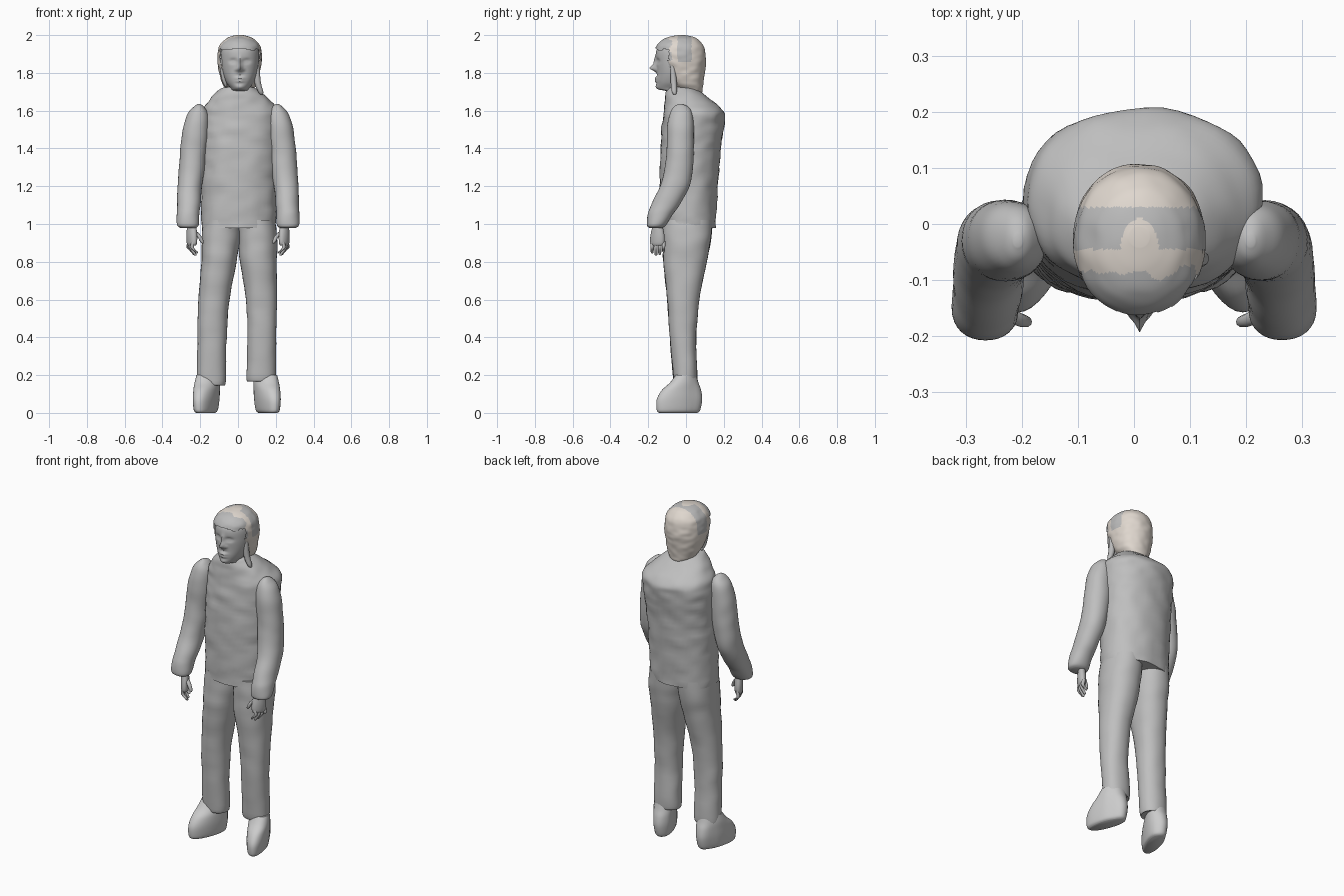
import bpy, bmesh, math
from mathutils import Vector, noise

cube = bpy.data.objects.get("Cube")
if cube:
    bpy.data.objects.remove(cube)


def material(name, rgb):
    m = bpy.data.materials.new(name)
    m.use_nodes = True
    m.diffuse_color = (*rgb, 1)
    m.node_tree.nodes["Principled BSDF"].inputs["Base Color"].default_value = (*rgb, 1)
    return m


GREY = material("cloth grey", (0.52, 0.52, 0.52))
PALE = material("shoe grey", (0.6, 0.6, 0.6))
SKIN = material("skin grey", (0.5, 0.5, 0.5))
CREAM = material("cream hair", (0.74, 0.68, 0.62))


def spline(rows, steps):
    """Smoothly interpolated rows."""
    out = []
    for i in range(len(rows) - 1):
        a, b, c, d = rows[max(i - 1, 0)], rows[i], rows[i + 1], rows[min(i + 2, len(rows) - 1)]
        for s in range(steps):
            t = s / steps
            out.append([q + t * (r - p + t * (2 * p - 5 * q + 4 * r - s4 + t * (3 * (q - r) + s4 - p))) / 2
                        for p, q, r, s4 in zip(a, b, c, d)])
    return out + [list(rows[-1])]


def loft(name, rows, mats, steps=5, sides=32, power=2.0, shape=None, keep=None, paint=None):
    """Skin of rounded sections; each row is z, x min, x max, y min, y max."""
    bm = bmesh.new()
    rings = []
    for z, x0, x1, y0, y1 in spline(rows, steps):
        ring = []
        for k in range(sides):
            a = math.tau * k / sides
            c, s = math.cos(a), math.sin(a)
            p = Vector(((x0 + x1) / 2 + (x1 - x0) / 2 * math.copysign(abs(c) ** (2 / power), c),
                        (y0 + y1) / 2 + (y1 - y0) / 2 * math.copysign(abs(s) ** (2 / power), s), z))
            ring.append(bm.verts.new(shape(p) if shape else p))
        rings.append(ring)
    for lo, hi in zip(rings, rings[1:]):
        for k in range(sides):
            j = (k + 1) % sides
            bm.faces.new((lo[k], lo[j], hi[j], hi[k]))
    bm.faces.new(rings[0][::-1])
    bm.faces.new(rings[-1])
    bm.normal_update()
    if keep:
        gone = [f for f in bm.faces if not keep(f.calc_center_median())]
        bmesh.ops.delete(bm, geom=gone, context='FACES')
    bmesh.ops.recalc_face_normals(bm, faces=bm.faces)
    for f in bm.faces:
        f.material_index = paint(f.calc_center_median()) if paint else 0
    me = bpy.data.meshes.new(name)
    bm.to_mesh(me)
    bm.free()
    for m in mats:
        me.materials.append(m)
    ob = bpy.data.objects.new(name, me)
    bpy.context.collection.objects.link(ob)
    bpy.ops.object.select_all(action='DESELECT')
    bpy.context.view_layer.objects.active = ob
    ob.select_set(True)
    bpy.ops.object.shade_smooth_by_angle(angle=math.radians(50))
    return ob


def tube(name, points, mat):
    """Tapering limb along points of x, y, z, radius."""
    rows = [(z, x - r, x + r, y - r, y + r) for x, y, z, r in points]
    return loft(name, rows, [mat], steps=3, sides=10)


def wrinkle(amount, scale):
    def move(p):
        n = noise.noise_vector(Vector((p.x * scale, p.y * scale, p.z * scale * 1.6)))
        return p + Vector((n.x, n.y, 0)) * amount
    return move


# Jacket
loft("jacket", [(0.98, -.193, .2, -.135, .155), (1.2, -.195, .205, -.14, .168),
                (1.4, -.195, .215, -.136, .186), (1.54, -.195, .226, -.125, .203),
                (1.6, -.188, .22, -.118, .197), (1.66, -.15, .165, -.112, .13),
                (1.715, -.095, .1, -.1, .06), (1.725, -.06, .07, -.09, .04)],
     [GREY], steps=8, sides=48, power=2.25, shape=wrinkle(.007, 13))

# Trouser legs
loft("right_leg", [(.15, -.205, -.075, -.055, .05), (.17, -.216, -.065, -.068, .06), (.4, -.215, -.06, -.087, .055),
                   (.6, -.21, -.045, -.1, .07), (.8, -.195, -.008, -.12, .11),
                   (.93, -.192, .01, -.122, .135), (1.02, -.185, .01, -.12, .14)],
     [GREY], steps=6, power=2.2, shape=wrinkle(.004, 9))
loft("left_leg", [(.17, .055, .19, -.055, .05), (.19, .045, .2, -.066, .06), (.4, .05, .202, -.087, .055),
                  (.6, .042, .206, -.1, .07), (.8, .01, .206, -.12, .11),
                  (.93, 0, .208, -.122, .135), (1.02, 0, .195, -.12, .14)],
     [GREY], steps=6, power=2.2, shape=wrinkle(.004, 9))

# Shoes, with the toes turned outwards
for side, cx, name in ((-1, -.148, "right_shoe"), (1, .135, "left_shoe")):
    def toe_out(p, side=side, cx=cx):
        toe = max(0, .04 - p.y)
        narrow = 1 - 1.5 * max(0, p.y) - .8 * toe
        return Vector((cx + (p.x * narrow) + side * toe * .3, p.y, p.z))
    loft(name, [(0, -.042, .042, -.143, .06), (.015, -.056, .056, -.155, .075), (.07, -.064, .064, -.155, .086),
                (.12, -.066, .066, -.128, .08), (.16, -.066, .066, -.085, .066), (.2, -.06, .06, -.055, .055)],
         [PALE], power=2.2, shape=toe_out)

# Sleeves
ARM = [(.98, .222, .305, -.195, -.125), (.995, .208, .322, -.208, -.105), (1.05, .204, .324, -.204, -.07),
       (1.1, .2, .323, -.185, -.035), (1.2, .19, .32, -.138, .02), (1.3, .175, .313, -.112, .038),
       (1.4, .165, .305, -.102, .042), (1.5, .155, .293, -.1, .042), (1.58, .157, .268, -.088, .036),
       (1.62, .18, .235, -.065, .012), (1.635, .2, .215, -.04, -.02)]
loft("left_sleeve", ARM, [GREY], power=2.1, shape=wrinkle(.003, 9))
loft("right_sleeve", [(z, -b, -a, c, d) for z, a, b, c, d in ARM], [GREY], power=2.1, shape=wrinkle(.003, 9))

# Hands: palm, four fingers and a thumb each
for side, name in ((-1, "right"), (1, "left")):
    def slant(p, side=side):
        return Vector((side * (.245 + p.x + (p.y + .15) * .35), p.y, p.z))
    loft(name + "_palm", [(.885, -.018, .018, -.182, -.122), (.9, -.024, .024, -.19, -.114),
                          (.94, -.026, .026, -.188, -.114), (.995, -.022, .022, -.175, -.125)],
         [SKIN], sides=20, shape=slant)
    for i in range(4):
        y = -.179 + .02 * i
        x = .245 + (y + .15) * .35
        tip = (.845, .832, .836, .85)[i]
        tube(f"{name}_finger_{i + 1}", [(side * (x - .016), y, tip, .004), (side * (x - .014), y, tip + .008, .008),
                                        (side * (x + .008), y, .875, .0095), (side * x, y, .91, .01)], SKIN)
    tube(name + "_thumb", [(side * .188, -.175, .898, .004), (side * .192, -.174, .908, .01),
                           (side * .205, -.17, .935, .012), (side * .235, -.155, .965, .013)], SKIN)

# Head, with the face modelled by soft bumps: x, z, width, height, push to the front
MID = .01
BUMPS = [(0, 1.825, .012, .016, .034), (0, 1.86, .01, .028, .013), (0, 1.771, .022, .007, .01),
         (0, 1.756, .02, .007, .009), (0, 1.725, .022, .014, .006), (-.036, 1.862, .018, .011, -.013),
         (.036, 1.862, .018, .011, -.013), (-.036, 1.861, .011, .005, .008), (.036, 1.861, .011, .005, .008),
         (-.018, 1.817, .007, .008, .01), (.018, 1.817, .007, .008, .01), (0, 1.788, .02, .005, -.004)]


def face_shape(p):
    push = 0
    if p.y < -.05:
        for x, z, w, h, d in BUMPS:
            push += d * math.exp(-((p.x - MID - x) / w) ** 2 - ((p.z - z) / h) ** 2)
    return p - Vector((0, push, 0))


loft("head", [(1.65, -.05, .07, -.085, .05), (1.7, -.05, .07, -.1, .05), (1.715, -.04, .06, -.148, .05),
              (1.75, -.063, .083, -.156, .06), (1.8, -.083, .103, -.155, .07), (1.86, -.092, .112, -.158, .08),
              (1.92, -.09, .11, -.155, .08), (1.965, -.07, .09, -.12, .06), (1.985, -.03, .05, -.07, .03)],
     [SKIN], steps=9, sides=80, power=2.15, shape=face_shape)


# Hair cap, open at the face, with a grey band and fringe
def hair_kept(p):
    ragged = noise.noise(p * 45) * .014
    if p.z > 1.925 + ragged:
        return True
    return p.y > (-.092 if p.z > 1.8 else -.07) + ragged


def hair_colour(p):
    notch = ((p.x - MID) / .034) ** 2 + ((p.y + .045) / .055) ** 2 < 1
    band = -.045 < p.y < .03 and p.z > 1.855 and not notch
    fringe = p.y < -.088 + noise.noise(p * 30) * .03
    return 1 if band or fringe else 0


loft("hair", [(1.685, -.035, .055, .0, .075), (1.7, -.055, .075, -.03, .085), (1.75, -.085, .105, -.09, .092),
              (1.82, -.104, .12, -.135, .102), (1.88, -.108, .127, -.163, .106), (1.94, -.1, .119, -.158, .094),
              (1.975, -.072, .09, -.125, .065), (1.992, -.04, .058, -.085, .035), (2.0, -.008, .028, -.04, -.005)],
     [CREAM, SKIN], steps=10, sides=112, power=2.1, shape=wrinkle(.003, 22), keep=hair_kept, paint=hair_colour)

# Loose strands beside the face
tube("left_hair_lock", [(.125, -.06, 1.685, .006), (.12, -.062, 1.7, .014), (.104, -.065, 1.75, .017),
                        (.1, -.07, 1.83, .014), (.1, -.07, 1.9, .008)], SKIN)
tube("right_hair_lock", [(-.062, -.06, 1.725, .005), (-.073, -.068, 1.76, .012), (-.086, -.075, 1.84, .012),
                         (-.085, -.075, 1.9, .008)], SKIN)
